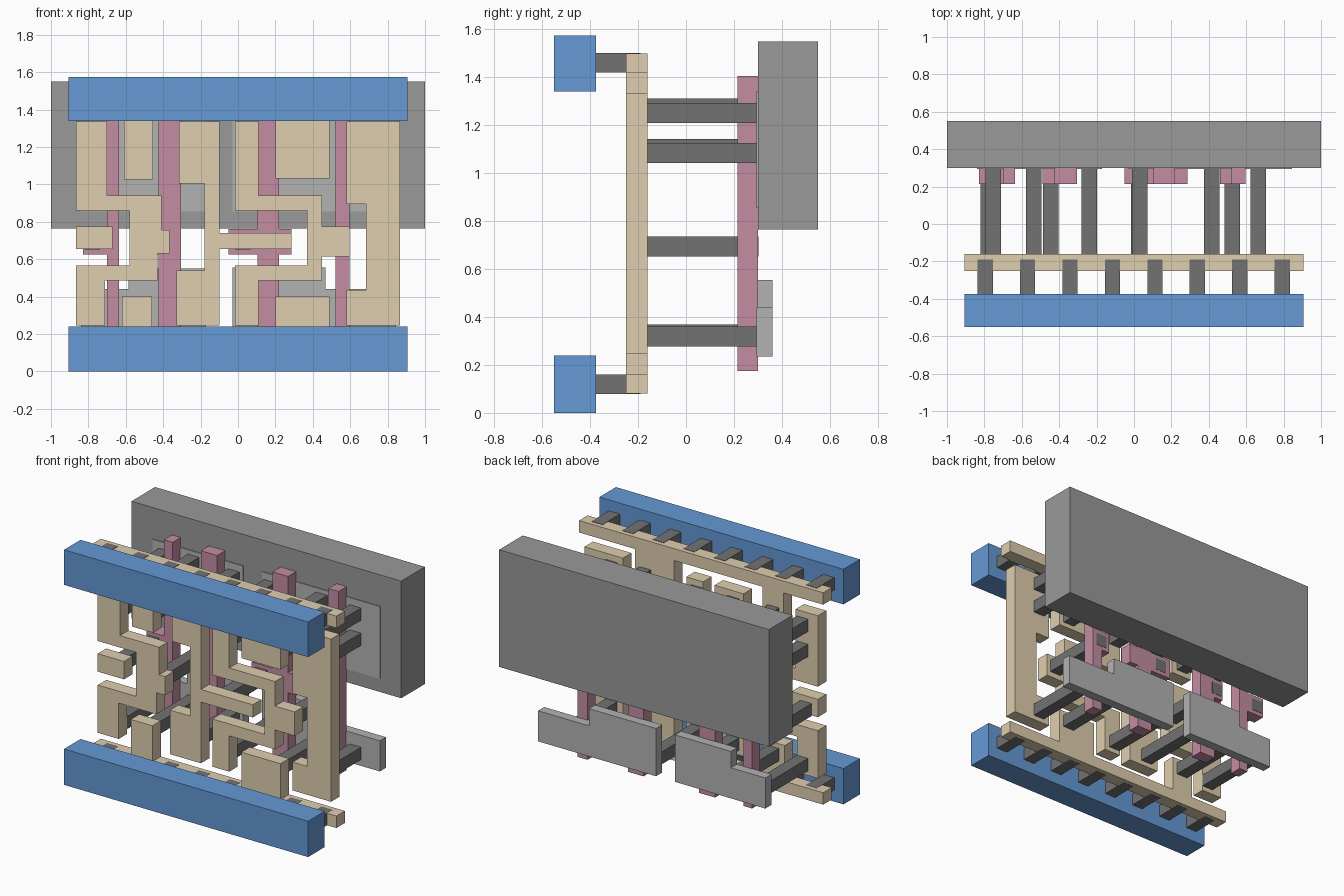
import bpy, bmesh


def material(name, rgb):
    m = bpy.data.materials.new(name)
    m.diffuse_color = (*rgb, 1)
    return m


BLUE = material("blue", (0.13, 0.32, 0.66))
TAN = material("tan", (0.74, 0.62, 0.43))
PINK = material("pink", (0.55, 0.27, 0.36))
WELL = material("mid_grey", (0.32, 0.32, 0.32))
LIGHT = material("light_grey", (0.45, 0.45, 0.45))
DARK = material("dark_grey", (0.17, 0.17, 0.17))


def prism(name, outlines, y0, y1, mat):
    """Extrude one or more x/z outlines from y0 to y1."""
    bm = bmesh.new()
    for pts in outlines:
        face = bm.faces.new([bm.verts.new((x, y0, z)) for x, z in pts])
        ext = bmesh.ops.extrude_face_region(bm, geom=[face], use_keep_orig=True)
        verts = [v for v in ext["geom"] if isinstance(v, bmesh.types.BMVert)]
        bmesh.ops.translate(bm, verts=verts, vec=(0, y1 - y0, 0))
    bmesh.ops.recalc_face_normals(bm, faces=bm.faces)
    mesh = bpy.data.meshes.new(name)
    bm.to_mesh(mesh)
    bm.free()
    mesh.materials.append(mat)
    obj = bpy.data.objects.new(name, mesh)
    bpy.context.collection.objects.link(obj)
    return obj


def rect(x0, x1, z0, z1):
    return [(x0, z0), (x1, z0), (x1, z1), (x0, z1)]


# Blue power bars at the front
for name, z0, z1 in (("lower", 0, 0.24), ("upper", 1.34, 1.575)):
    prism(name + "_power_bar", [rect(-0.905, 0.905, z0, z1)], -0.55, -0.375, BLUE)

# Short pegs joining the bars to the tan rails
for name, z0, z1 in (("lower", 0.079, 0.161), ("upper", 1.42, 1.502)):
    pegs = [rect(-0.837 + i * 0.227, -0.755 + i * 0.227, z0, z1) for i in range(8)]
    prism(name + "_rail_pegs", pegs, -0.375, -0.19, DARK)


# Tan rails, each with two tabs toward the middle
def rail(name, outer, inner, tab1, tab2, a, b):
    pts = [(-0.905, outer), (0.905, outer), (0.905, inner)]
    for (x0, x1), z in ((b, tab2), (a, tab1)):
        pts += [(x1, inner), (x1, z), (x0, z), (x0, inner)]
    pts.append((-0.905, inner))
    prism(name, [pts], -0.25, -0.16, TAN)


rail("lower_rail", 0.08, 0.16, 0.40, 0.40, (-0.62, -0.46), (0.20, 0.49))
rail("upper_rail", 1.50, 1.42, 1.025, 1.03, (-0.61, -0.455), (0.20, 0.49))

# Tan wiring traces
traces = {
    "left_trace": [
        (-0.865, 1.335), (-0.70, 1.335), (-0.70, 0.94), (-0.41, 0.94),
        (-0.41, 0.755), (-0.365, 0.755), (-0.365, 0.63), (-0.43, 0.63),
        (-0.43, 0.485), (-0.71, 0.485), (-0.71, 0.245), (-0.865, 0.245),
        (-0.865, 0.565), (-0.58, 0.565), (-0.58, 0.86), (-0.865, 0.86)],
    "small_trace": rect(-0.865, -0.67, 0.655, 0.775),
    "centre_trace": [
        (-0.315, 1.335), (-0.10, 1.335), (-0.10, 0.74), (0.285, 0.74),
        (0.285, 0.655), (-0.10, 0.655), (-0.10, 0.245), (-0.33, 0.245),
        (-0.33, 0.54), (-0.18, 0.54), (-0.18, 1.005), (-0.315, 1.005)],
    "right_centre_trace": [
        (-0.015, 1.335), (0.11, 1.335), (0.11, 0.94), (0.45, 0.94),
        (0.45, 0.775), (0.595, 0.775), (0.595, 0.615), (0.45, 0.615),
        (0.45, 0.485), (0.11, 0.485), (0.11, 0.245), (-0.015, 0.245),
        (-0.015, 0.565), (0.37, 0.565), (0.37, 0.86), (-0.015, 0.86)],
    "right_trace": [
        (0.58, 1.335), (0.865, 1.335), (0.865, 0.245), (0.58, 0.245),
        (0.58, 0.435), (0.685, 0.435), (0.685, 0.895), (0.58, 0.895)],
}
for name, pts in traces.items():
    prism(name, [pts], -0.25, -0.16, TAN)

# Pink gate columns, each with a pad at mid height
for i, (x0, x1, p0, p1) in enumerate((
        (-0.70, -0.635, -0.83, -0.635), (-0.425, -0.305, -0.49, -0.305),
        (0.105, 0.22, -0.05, 0.285), (0.52, 0.595, 0.46, 0.595))):
    pts = [(x0, 0.175), (x1, 0.175)]
    if p1 > x1:
        pts += [(x1, 0.625), (p1, 0.625), (p1, 0.76), (x1, 0.76)]
    pts += [(x1, 1.405), (x0, 1.405), (x0, 0.76), (p0, 0.76), (p0, 0.625), (x0, 0.625)]
    prism(f"gate_column_{i + 1}", [pts], 0.215, 0.30, PINK)

# Dark pegs from the traces into the gate pads
prism("gate_pegs", [rect(x, x + 0.083, 0.652, 0.735)
                    for x in (-0.82, -0.487, -0.015, 0.485)], -0.16, 0.302, DARK)

# Dark pegs from the traces to the grey plates
pegs = []
for x, dz in ((-0.793, 0), (-0.578, 0.018), (-0.28, 0), (-0.012, 0),
              (0.373, 0.018), (0.623, 0)):
    for z in (0.277 + dz / 2, 1.042 + dz, 1.21 + dz):
        pegs.append(rect(x, x + 0.083, z, z + 0.083))
prism("plate_pegs", pegs, -0.16, 0.297, DARK)

# Light grey stepped plates below, and plain plates set in the block
prism("lower_left_plate", [[
    (-0.84, 0.235), (-0.17, 0.235), (-0.17, 0.55), (-0.585, 0.55),
    (-0.585, 0.44), (-0.84, 0.44)]], 0.295, 0.36, LIGHT)
prism("lower_right_plate", [[
    (-0.03, 0.235), (0.845, 0.235), (0.845, 0.44), (0.468, 0.44),
    (0.468, 0.555), (-0.03, 0.555)]], 0.295, 0.36, LIGHT)
prism("upper_left_plate", [rect(-0.84, -0.17, 0.855, 1.34)], 0.295, 0.36, LIGHT)
prism("upper_right_plate", [rect(-0.03, 0.845, 0.855, 1.34)], 0.295, 0.36, LIGHT)

# Large grey block at the back
prism("back_block", [rect(-1, 1, 0.765, 1.55)], 0.30, 0.55, WELL)
